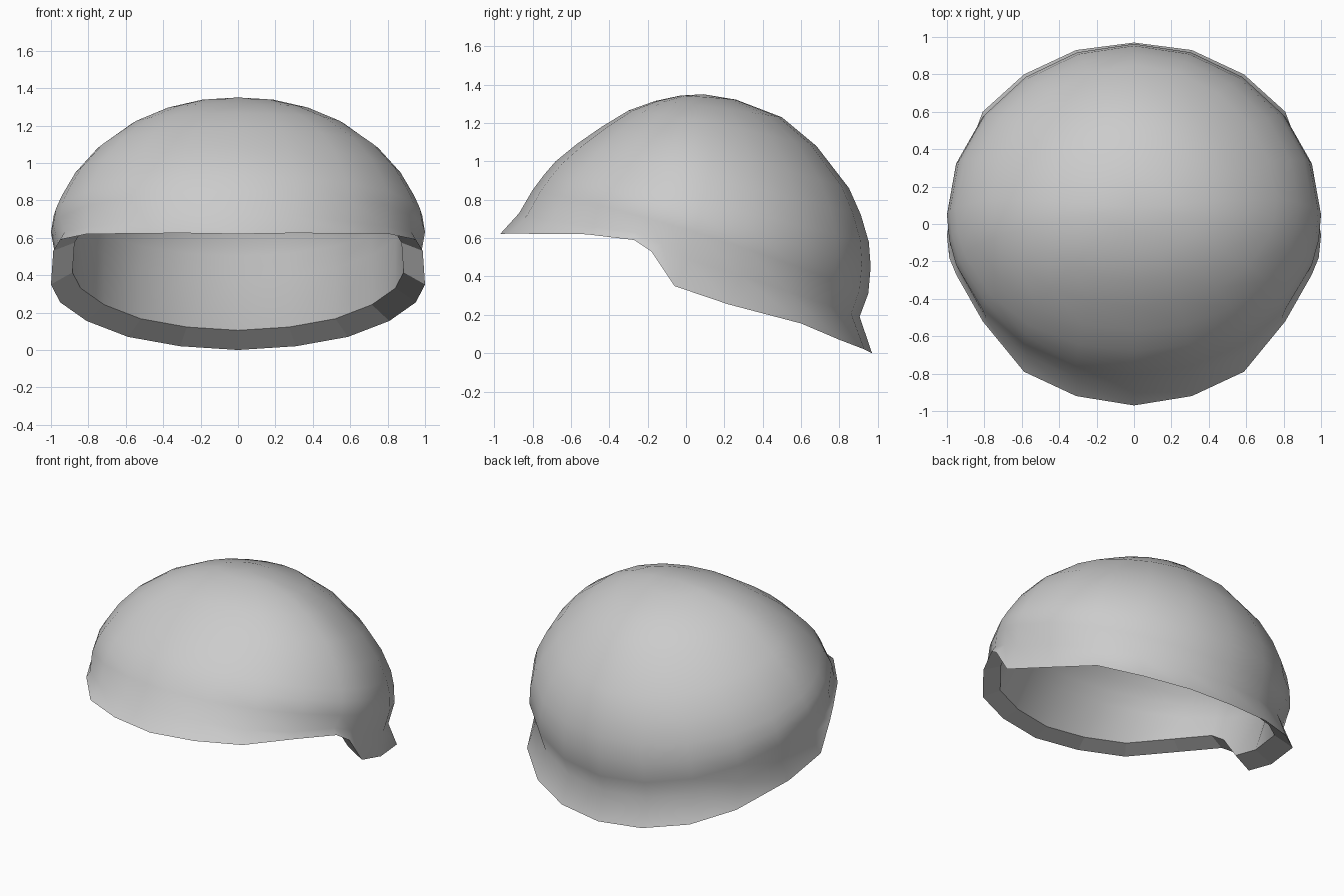
import bpy, bmesh
from math import sin, cos, radians

if "Cube" in bpy.data.objects:
    bpy.data.objects.remove(bpy.data.objects["Cube"])

# Lower edge: angle from the back, y, z (one half)
rim = [(0, .97, 0), (18, .93, .02), (36, .80, .07), (54, .60, .155),
       (72, .22, .255), (90, -.06, .35), (99, -.18, .53), (108, -.27, .59),
       (126, -.52, .62), (144, -.79, .622), (162, -.92, .625), (180, -.97, .62)]

# Tilted rings: front y, z / side x, y, z / back y, z
rings = [(-.87, .73, .975, .01, .49, .905, .19),
         (-.80, .85, 1.0, .05, .63, .95, .31),
         (-.74, .93, .985, .07, .72, .963, .45),
         (-.68, 1.0, .955, .09, .79, .953, .58),
         (-.57, 1.09, .88, .11, .92, .912, .72),
         (-.44, 1.18, .76, .13, 1.055, .85, .86),
         (-.30, 1.265, .57, .13, 1.20, .68, 1.08),
         (-.16, 1.315, .39, .12, 1.285, .50, 1.23),
         (-.03, 1.343, .20, .10, 1.335, .26, 1.322)]
apex = (0, .09, 1.35)


def blend(front, side, back, c):
    # smooth sweep from back (c=1) over side (c=0) to front (c=-1)
    return side + (back - front) / 2 * c + ((back + front) / 2 - side) * c * c


def ring_point(ring, angle, rim_z):
    fy, fz, sx, sy, sz, by, bz = ring
    c = cos(radians(angle))
    return (sx * sin(radians(angle)), blend(fy, sy, by, c),
            max(blend(fz, sz, bz, c), rim_z + .04))


def full_loop(half):
    return half + [(-x, y, z) for x, y, z in half[-2:0:-1]]


loops = [full_loop([(sin(radians(a)), y, z) for a, y, z in rim])]
loops += [full_loop([ring_point(r, a, z) for a, _, z in rim]) for r in rings]

bm = bmesh.new()


def skin(a, b, smooth=True):
    n = len(a)
    for i in range(n):
        j = (i + 1) % n
        bm.faces.new((a[i], a[j], b[j], b[i])).smooth = smooth


def shell(profile, scale, lift):
    def place(p):
        return bm.verts.new((p[0] * scale, p[1] * scale, p[2] * scale + lift))
    rows = [[place(p) for p in loop] for loop in profile]
    for a, b in zip(rows, rows[1:]):
        skin(a, b)
    top, last = place(apex), rows[-1]
    for i in range(len(last)):
        bm.faces.new((last[i], last[(i + 1) % len(last)], top)).smooth = True
    return rows[0]


# Outer flared dome, plain inner dome, and the flat-faced lip joining them
outer_edge = shell(loops, 1, 0)
inner_edge = shell(loops[:1] + loops[2:], .885, .105)
skin(outer_edge, inner_edge, smooth=False)
bmesh.ops.recalc_face_normals(bm, faces=bm.faces)
for edge in bm.edges:
    if any(not f.smooth for f in edge.link_faces):
        edge.smooth = False

mesh = bpy.data.meshes.new("helmet_shell")
bm.to_mesh(mesh)
bm.free()
grey = bpy.data.materials.new("mid_grey")
grey.diffuse_color = (.55, .55, .55, 1)
grey.use_nodes = True
grey.node_tree.nodes["Principled BSDF"].inputs["Base Color"].default_value = grey.diffuse_color
mesh.materials.append(grey)
obj = bpy.data.objects.new("helmet_shell", mesh)
bpy.context.collection.objects.link(obj)
